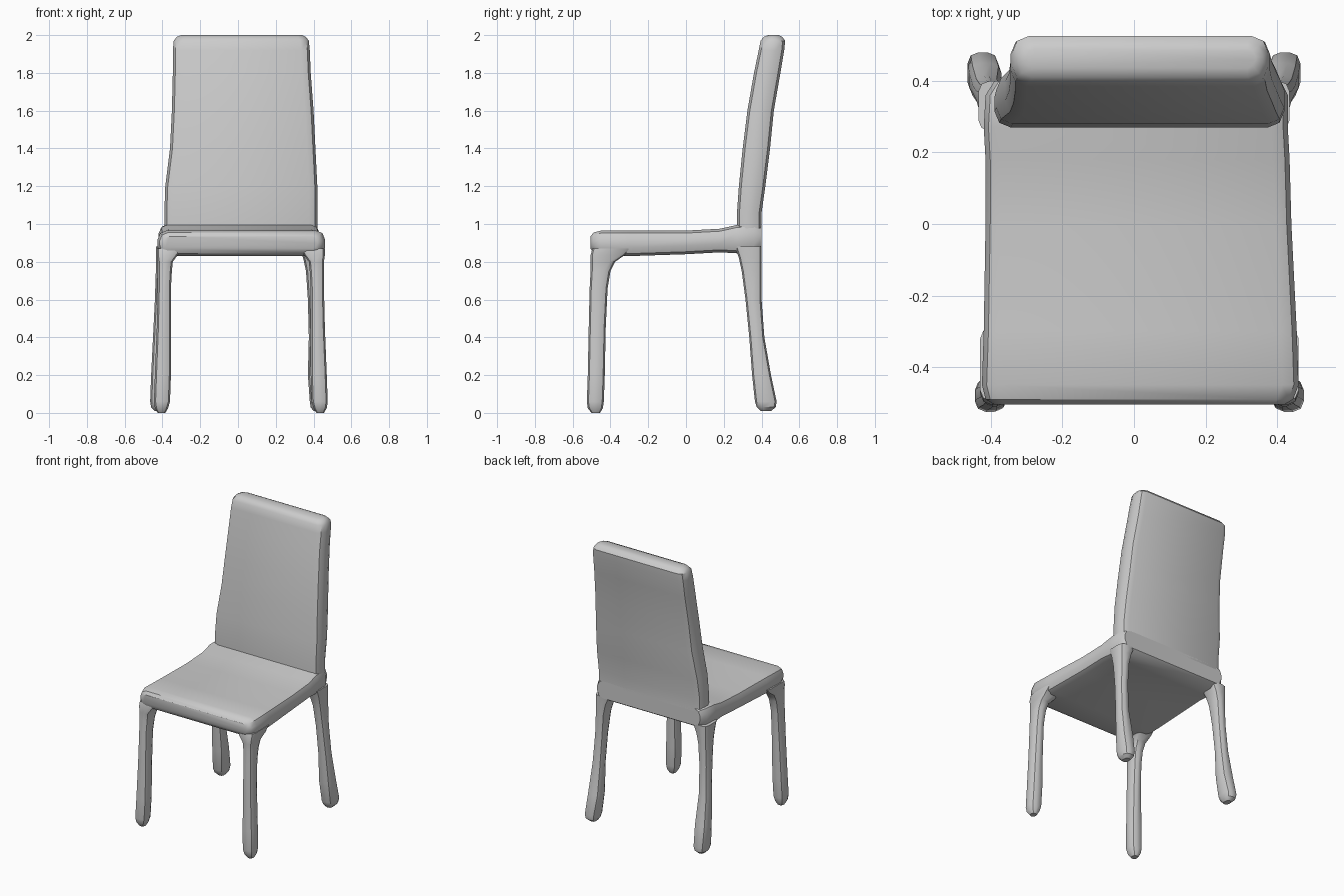
import bpy, bmesh
from math import cos, sin, pi


def loft(name, axis, sections, radius, corner_steps=3):
    """Skin rounded rectangles along an axis.
    Each section is (position, a0, a1, b0, b1)."""
    bm = bmesh.new()
    rings = []
    for pos, a0, a1, b0, b1 in sections:
        r = min(radius, 0.42 * (a1 - a0), 0.42 * (b1 - b0))
        corners = [(a1 - r, b1 - r), (a0 + r, b1 - r), (a0 + r, b0 + r), (a1 - r, b0 + r)]
        ring = []
        for q, (ca, cb) in enumerate(corners):
            for s in range(corner_steps):
                t = (q + s / (corner_steps - 1)) * pi / 2
                a, b = ca + r * cos(t), cb + r * sin(t)
                ring.append(bm.verts.new((a, b, pos) if axis == 'z' else (a, pos, b)))
        rings.append(ring)
    n = len(rings[0])
    for low, high in zip(rings, rings[1:]):
        for i in range(n):
            j = (i + 1) % n
            bm.faces.new((low[i], low[j], high[j], high[i]))
    bm.faces.new(rings[0])
    bm.faces.new(rings[-1])
    bmesh.ops.recalc_face_normals(bm, faces=bm.faces)
    mesh = bpy.data.meshes.new(name)
    bm.to_mesh(mesh)
    bm.free()
    obj = bpy.data.objects.new(name, mesh)
    bpy.context.collection.objects.link(obj)
    bpy.ops.object.select_all(action='DESELECT')
    obj.select_set(True)
    bpy.context.view_layer.objects.active = obj
    bpy.ops.object.shade_smooth_by_angle(angle=0.6)
    return obj


# Seat: padded slab, rising slightly where it meets the back
loft("seat", 'y', [
    (-0.505, -0.39, 0.42, 0.87, 0.935),
    (-0.49, -0.415, 0.445, 0.845, 0.955),
    (-0.45, -0.425, 0.46, 0.83, 0.965),
    (-0.30, -0.42, 0.455, 0.83, 0.965),
    (0.00, -0.415, 0.44, 0.84, 0.965),
    (0.18, -0.415, 0.435, 0.85, 0.975),
    (0.27, -0.42, 0.43, 0.845, 0.995),
    (0.36, -0.415, 0.43, 0.845, 1.00),
    (0.40, -0.39, 0.41, 0.87, 0.99),
], 0.045)

# Backrest: tall cushion, tapering and leaning backwards
loft("backrest", 'z', [
    (0.97, -0.39, 0.42, 0.27, 0.40),
    (1.06, -0.39, 0.42, 0.27, 0.40),
    (1.20, -0.385, 0.42, 0.28, 0.42),
    (1.40, -0.36, 0.41, 0.30, 0.445),
    (1.60, -0.35, 0.40, 0.325, 0.465),
    (1.80, -0.345, 0.385, 0.36, 0.50),
    (1.92, -0.345, 0.38, 0.385, 0.52),
    (1.97, -0.34, 0.375, 0.395, 0.525),
    (1.99, -0.325, 0.36, 0.41, 0.51),
    (2.00, -0.30, 0.34, 0.435, 0.49),
], 0.045)

# Legs: half-width profiles around a centre line, mirrored left and right
# (z, outer offset, inner offset from centre, y0, y1)
front_profile = [
    (0.00, 0.44, 0.40, -0.50, -0.455),
    (0.025, 0.455, 0.385, -0.52, -0.44),
    (0.06, 0.46, 0.375, -0.525, -0.435),
    (0.20, 0.455, 0.37, -0.52, -0.43),
    (0.45, 0.445, 0.37, -0.515, -0.425),
    (0.66, 0.44, 0.37, -0.51, -0.415),
    (0.75, 0.44, 0.365, -0.505, -0.40),
    (0.80, 0.44, 0.36, -0.505, -0.375),
    (0.835, 0.445, 0.335, -0.505, -0.325),
    (0.87, 0.445, 0.31, -0.495, -0.29),
]
back_profile = [
    (0.01, 0.44, 0.40, 0.395, 0.45),
    (0.03, 0.46, 0.385, 0.375, 0.475),
    (0.06, 0.465, 0.38, 0.365, 0.48),
    (0.20, 0.46, 0.37, 0.35, 0.45),
    (0.40, 0.45, 0.375, 0.335, 0.415),
    (0.60, 0.44, 0.37, 0.315, 0.40),
    (0.75, 0.435, 0.36, 0.295, 0.40),
    (0.82, 0.435, 0.345, 0.28, 0.40),
    (0.88, 0.435, 0.32, 0.26, 0.40),
]


def leg(name, profile, side, shift):
    sections = []
    for z, outer, inner, y0, y1 in profile:
        xs = sorted((side * outer + shift, side * inner + shift))
        sections.append((z, xs[0], xs[1], y0, y1))
    loft(name, 'z', sections, 0.03)


for label, side in (("left", -1), ("right", 1)):
    leg("front_leg_" + label, front_profile, side, 0.015)
    leg("back_leg_" + label, back_profile, side, 0.0)
